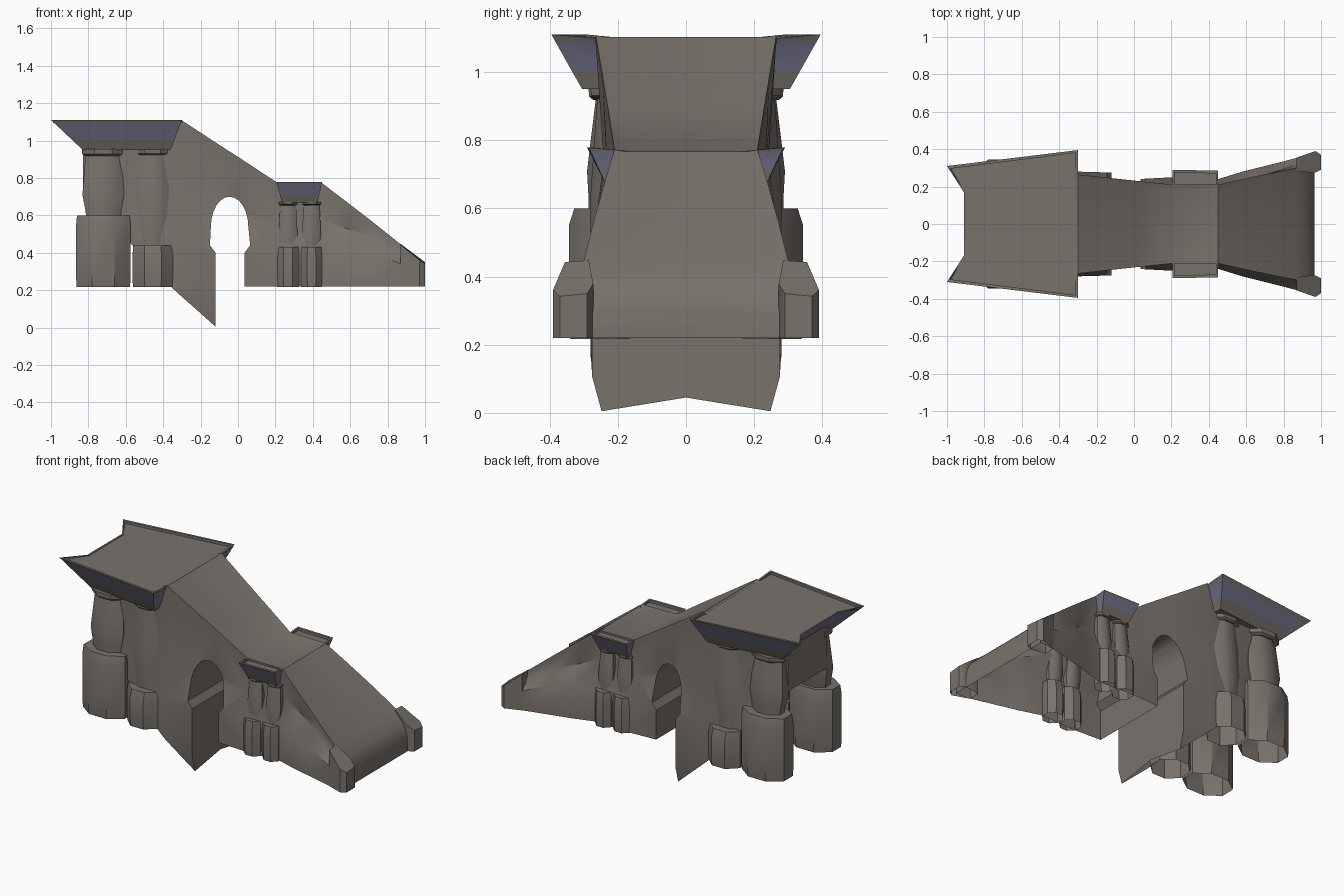
import bpy, bmesh, math

cube = bpy.data.objects.get("Cube")
if cube:
    bpy.data.objects.remove(cube, do_unlink=True)


def material(name, rgb):
    m = bpy.data.materials.new(name)
    m.use_nodes = True
    color = (*rgb, 1)
    m.diffuse_color = color
    bsdf = m.node_tree.nodes["Principled BSDF"]
    bsdf.inputs["Base Color"].default_value = color
    bsdf.inputs["Roughness"].default_value = 0.9
    return m


STONE = material("warm grey stone", (0.19, 0.168, 0.148))
SLATE = material("blue grey trim", (0.178, 0.173, 0.262))


def smooth(ob, angle):
    bpy.ops.object.select_all(action='DESELECT')
    ob.select_set(True)
    bpy.context.view_layer.objects.active = ob
    bpy.ops.object.shade_smooth_by_angle(angle=math.radians(angle))


def finish(name, bm, angle=35):
    bmesh.ops.recalc_face_normals(bm, faces=bm.faces)
    mesh = bpy.data.meshes.new(name)
    bm.to_mesh(mesh)
    bm.free()
    mesh.materials.append(STONE)
    mesh.materials.append(SLATE)
    ob = bpy.data.objects.new(name, mesh)
    bpy.context.collection.objects.link(ob)
    smooth(ob, angle)
    return ob


def loft(rings, trim_band=None, open_start=False):
    """Skin a list of closed rings and cap the ends."""
    bm = bmesh.new()
    rows = [[bm.verts.new(p) for p in ring] for ring in rings]
    n = len(rows[0])
    for k, (a, b) in enumerate(zip(rows, rows[1:])):
        for i in range(n):
            j = (i + 1) % n
            f = bm.faces.new((a[i], a[j], b[j], b[i]))
            f.material_index = int(k == trim_band)
    if not open_start:
        bm.faces.new(rows[0])
    bm.faces.new(rows[-1])
    return bm


# Main ramp body: x, top z, edge y, waist y/z, foot y/z, bottom z
STATIONS = [
    (-.83, 1.06, .22, .19, .92, .19, .82, .73),
    (-.62, 1.08, .25, .235, .78, .25, .62, .50),
    (-.36, 1.08, .26, .24, .75, .28, .45, .22),
    (-.30, 1.108, .265, .24, .72, .28, .43, .165),
    (-.12, .99, .245, .23, .68, .275, .43, .005),
    (-.10, .977, .243, .23, .68, .27, .43, .005),
    (.02, .90, .23, .215, .62, .24, .43, .22),
    (.21, .775, .21, .20, .56, .25, .43, .22),
    (.45, .772, .21, .18, .58, .24, .42, .22),
    (.58, .673, .24, .21, .53, .28, .42, .22),
    (.72, .565, .27, .265, .48, .315, .40, .22),
    (.87, .445, .30, .318, .38, .353, .34, .22),
    (.93, .39, .30, .32, .34, .36, .32, .22),
    (.956, .345, .30, .32, .31, .36, .29, .22),
    (.966, .295, .30, .32, .265, .36, .255, .22),
]


def section(x, zt, yt, ym, zm, yf, zf, zb):
    wedge = zb < .1
    half = [(x, yt - .025, zt - .005), (x, yt, zt), (x, yt, zt - .02), (x, ym, zm),
            (x, yf, zf), (x, yf, zb + (.1 if wedge else .02)),
            (x, yf * (.9 if wedge else 1), zb)]
    keel = (x, 0, zb + (.04 if wedge else 0))
    return half + [keel] + [(a, -b, c) for a, b, c in reversed(half)]


body = finish("ramp_body", loft([section(*s) for s in STATIONS]))

# Arched opening through the body
outline = [(-.12, -.1), (-.12, .40), (-.15, .44)]
for i in range(13):
    t = math.pi * (1 - i / 12)
    outline.append((-.045 + .1 * math.cos(t), .54 + .16 * math.sin(t)))
outline += [(.065, .44), (.035, .40), (.035, -.1)]
cutter = finish("arch_cutter", loft([[(x, y, z) for x, z in outline] for y in (-.6, .6)]))
cutter.hide_render = True
cutter.hide_viewport = True
cut = body.modifiers.new("arch", 'BOOLEAN')
cut.object = cutter
cut.operation = 'DIFFERENCE'
cut.solver = 'EXACT'
bpy.context.view_layer.update()
shape = bpy.data.meshes.new_from_object(
    body.evaluated_get(bpy.context.evaluated_depsgraph_get()))
body.modifiers.clear()
body.data = shape

# The body is an open shell underneath, apart from the arch soffit
bm = bmesh.new()
bm.from_mesh(shape)
under = [f for f in bm.faces if f.normal.z < -.55 and abs(f.normal.y) < .5
         and abs(f.calc_center_median().x + .045) > .12]
under += [f for f in bm.faces if f.normal.z < -.9 and f.calc_center_median().z < .23
          and f not in under]
bmesh.ops.delete(bm, geom=under, context='FACES')
bm.to_mesh(shape)
bm.free()
smooth(body, 58)

# Bevelled end blocks flanking the foot of the ramp
END_PLAN = [(.87, .285), (.962, .272), (1, .29), (1, .37), (.97, .39), (.87, .355)]
for side, label in ((-1, "right"), (1, "left")):
    low = [(x, side * y, .22) for x, y in END_PLAN]
    high = [(x, side * y, .35 + (1 - x) * .75 - max(0, y - .33) * .2) for x, y in END_PLAN]
    finish(f"end_block_{label}", loft([low, high], open_start=True), 40)


# Flared platforms: half plans run from the -x end to the +x end
def platform(name, top, bottom, z_low, z_high):
    def ring(plan, z, dip=0.0):
        half = [(x, y, z - (dip if i in (0, 3) else 0)) for i, (x, y) in enumerate(plan)]
        return half + [(x, -y, c) for x, y, c in reversed(half)]

    def blend(t, dip=0.0):
        plan = [(a + (c - a) * t, b + (d - b) * t)
                for (a, b), (c, d) in zip(bottom, top)]
        return ring(plan, z_low + (z_high - z_low) * t, dip)

    inner = [(x, y - (.015 if i in (1, 2) else 0)) for i, (x, y) in enumerate(top)]
    mid = sum(x for x, _ in top) / 4
    inner = [(x + (.012 if x < mid else -.012), y) for x, y in inner]
    rings = [blend(0), blend(.36), blend(.88), blend(1, .012),
             ring(inner, z_high, .012), ring(inner, z_high - .015)]
    finish(name, loft(rings, trim_band=1), 25)


platform("upper_platform",
         [(-.91, .17), (-1, .31), (-.30, .395), (-.30, .25)],
         [(-.80, .15), (-.83, .25), (-.36, .305), (-.36, .22)], .95, 1.11)
platform("lower_platform",
         [(.205, .15), (.205, .29), (.45, .285), (.45, .15)],
         [(.235, .14), (.235, .235), (.425, .235), (.425, .14)], .67, .778)


# Pillars: stacked eight-sided rings that lean towards the body as they rise
def ring8(x, y, z, rx, ry):
    return [(x + rx * math.cos(a) * 1.07, y + ry * math.sin(a) * 1.07, z)
            for a in (math.pi / 8 + i * math.pi / 4 for i in range(8))]


def pillar(name, x, y, r, z_base, z_top, base_r, depth, lean):
    height = z_top - z_base
    for side, label in ((-1, "right"), (1, "left")):
        base = [ring8(x, side * y, z, base_r * kx, depth * ky)
                for z, kx, ky in ((.217, .98, .96), (.26, 1, 1),
                                  (z_base - .05, 1, 1), (z_base, .97, .85))]
        finish(f"{name}_base_{label}", loft(base, open_start=True))
        shaft = [ring8(x, side * (y - .01 - lean * t), z_base - .01 + height * t,
                       r * k, r * .66 * k)
                 for t, k in ((0, .92), (.12, .98), (.34, 1.13), (.65, 1.05), (.97, .96))]
        finish(f"{name}_shaft_{label}", loft(shaft), 50)
        capital = [ring8(x, side * (y - .01 - lean), z_top - drop * r, r * k, r * .75 * k)
                   for drop, k in ((.32, .98), (.22, 1.14), (-.05, 1.16))]
        finish(f"{name}_capital_{label}", loft(capital))


pillar("outer_pillar", -.72, .235, .1, .60, .95, .147, .11, .025)
pillar("inner_pillar", -.455, .235, .087, .44, .95, .11, .105, .02)
pillar("small_pillar_a", .268, .222, .045, .43, .67, .06, .06, .015)
pillar("small_pillar_b", .393, .222, .045, .43, .67, .056, .06, .015)
